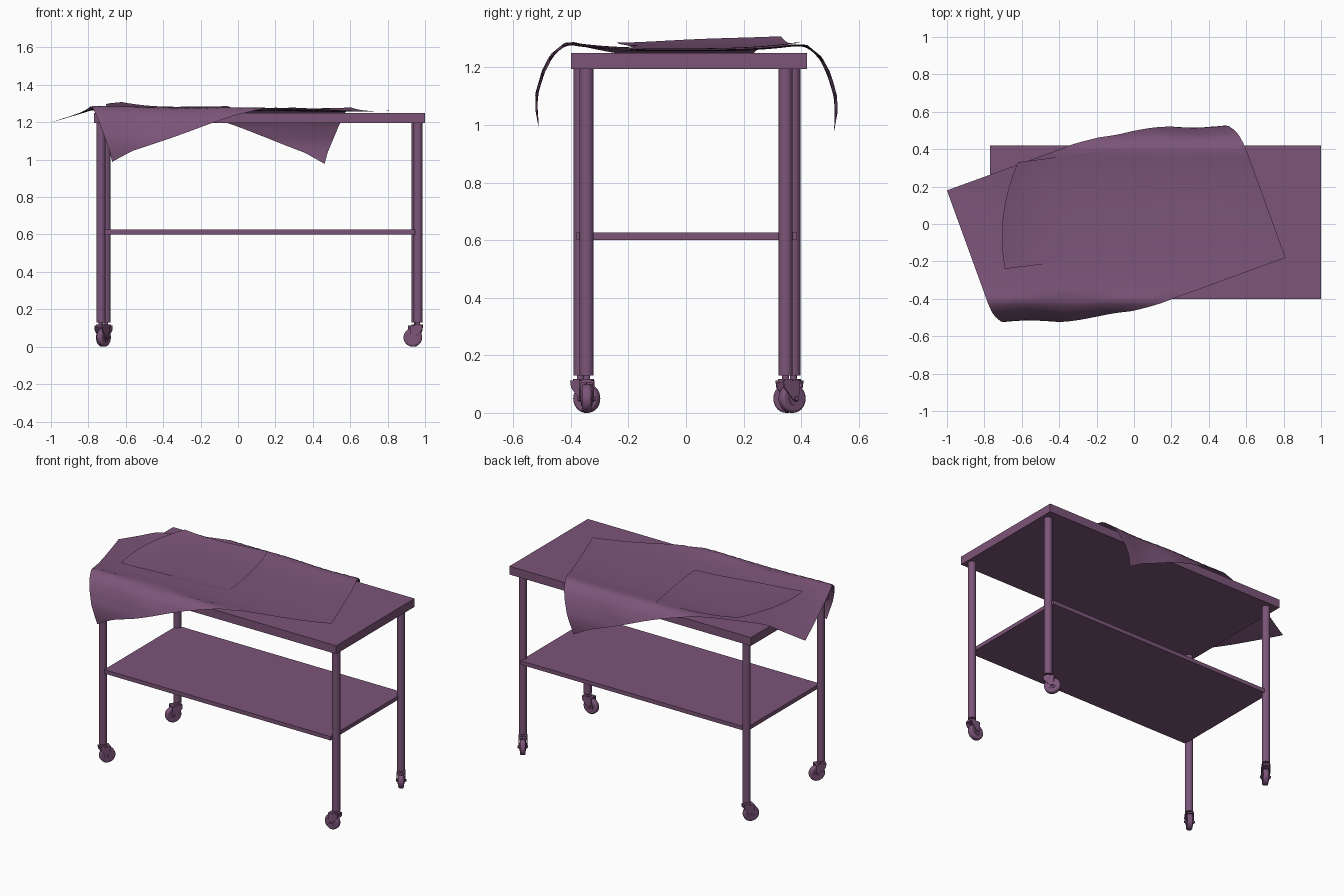
import bpy, math
from mathutils import Vector, Matrix

if "Cube" in bpy.data.objects:
    bpy.data.objects.remove(bpy.data.objects["Cube"])

mat = bpy.data.materials.new("plum")
mat.diffuse_color = (0.2, 0.09, 0.19, 1)
mat.use_nodes = True
mat.node_tree.nodes["Principled BSDF"].inputs["Base Color"].default_value = mat.diffuse_color


def finish(ob, name, smooth=True):
    ob.name = name
    ob.data.materials.append(mat)
    if smooth:
        bpy.ops.object.select_all(action='DESELECT')
        ob.select_set(True)
        bpy.context.view_layer.objects.active = ob
        bpy.ops.object.shade_smooth_by_angle(angle=math.radians(35))
    return ob


def box(name, lo, hi, place=Matrix()):
    lo, hi = Vector(lo), Vector(hi)
    bpy.ops.mesh.primitive_cube_add(size=1)
    ob = bpy.context.object
    size = hi - lo
    ob.data.transform(place @ Matrix.Translation((lo + hi) / 2) @ Matrix.Diagonal((*size, 1)))
    return finish(ob, name, False)


def cyl(name, r, p, h, axis='Z', place=Matrix(), sides=24, bevel=0):
    bpy.ops.mesh.primitive_cylinder_add(radius=r, depth=h, vertices=sides)
    ob = bpy.context.object
    turn = Matrix.Rotation(math.pi / 2, 4, 'X') if axis == 'Y' else Matrix()
    ob.data.transform(place @ Matrix.Translation(p) @ turn)
    if bevel:
        m = ob.modifiers.new("round", 'BEVEL')
        m.width, m.segments = bevel, 3
    return finish(ob, name)


def plate(name, pts, y0, y1, place):
    """Side profile in local xz, extruded across local y."""
    n = len(pts)
    verts = [place @ Vector((x, y, z)) for y in (y0, y1) for x, z in pts]
    faces = [list(range(n)), list(range(2 * n - 1, n - 1, -1))]
    faces += [(i, i + n, (i + 1) % n + n, (i + 1) % n) for i in range(n)]
    me = bpy.data.meshes.new(name)
    me.from_pydata(verts, [], faces)
    ob = bpy.data.objects.new(name, me)
    bpy.context.collection.objects.link(ob)
    return finish(ob, name, False)


# Table top and lower shelf
box("table_top", (-0.77, -0.40, 1.195), (1.0, 0.42, 1.25))
box("lower_shelf", (-0.715, -0.38, 0.60), (0.945, 0.385, 0.626))


# Legs with swivelling casters; the wheel trails along local +x
def leg(name, x, y, trail):
    cyl(name + "_leg", 0.0245, (x, y, 0.663), 1.067)
    place = Matrix.Translation((x, y, 0)) @ Matrix.Rotation(trail, 4, 'Z')
    cyl(name + "_caster_stem", 0.012, (0, 0, 0.121), 0.024, place=place)
    cyl(name + "_caster_collar", 0.026, (0, 0, 0.115), 0.007, place=place)
    box(name + "_fork_crown", (-0.025, -0.025, 0.104), (0.042, 0.025, 0.113), place)
    fork = [(-0.025, 0.112), (0.042, 0.112), (0.042, 0.088), (0.038, 0.043),
            (0.028, 0.037), (0.018, 0.043), (-0.022, 0.088)]
    for s in (-1, 1):
        y0, y1 = sorted((s * 0.021, s * 0.026))
        plate(name + "_fork_side", fork, y0, y1, place)
    cyl(name + "_wheel", 0.05, (0.027, 0, 0.05), 0.034, 'Y', place, 28, 0.01)
    cyl(name + "_wheel_hub", 0.024, (0.027, 0, 0.05), 0.040, 'Y', place)
    cyl(name + "_axle", 0.008, (0.027, 0, 0.05), 0.062, 'Y', place, 12)


diag = math.radians(56)
leg("front_left", -0.733, -0.367, diag)
leg("back_left", -0.706, 0.373, diag + math.pi)
leg("front_right", 0.962, -0.345, math.pi)
leg("back_right", 0.953, 0.346, math.pi - diag)


# Cloth: a flat turned rectangle laid over the table and bent at its edges
hang = [(0, 0.38, 1.277), (0.04, 0.42, 1.275), (0.10, 0.467, 1.235), (0.16, 0.495, 1.18),
        (0.24, 0.52, 1.10), (0.30, 0.522, 1.04), (0.345, 0.51, 0.97)]


def top_z(x, y):
    z = 1.259 + 0.018 * min(1, abs(y) / 0.38) ** 3
    z += 0.008 * max(0, min(1, -x / 0.7)) + 0.003 * math.sin(9 * x + 4 * y)
    if x < -0.78:
        z -= 0.30 * (-0.78 - x)
    return z


def drape(x, y):
    d = abs(y) - 0.38
    if d <= 0:
        return Vector((x, y, top_z(x, y)))
    i = max(k for k in range(len(hang) - 1) if hang[k][0] <= d)
    a, b = hang[i], hang[i + 1]
    t = (d - a[0]) / (b[0] - a[0])
    out = a[1] + (b[1] - a[1]) * t
    z = a[2] + (b[2] - a[2]) * t + top_z(x, 0.38) - 1.277
    out += 0.006 * math.sin(14 * x) * min(1, d / 0.15)
    return Vector((x - 0.02 * d / 0.34 * (y > 0), math.copysign(out, y), z))


def sheet(name, nu, nv, f):
    verts = [f(i / nu, j / nv) for j in range(nv + 1) for i in range(nu + 1)]
    w = nu + 1
    faces = [(j * w + i, j * w + i + 1, (j + 1) * w + i + 1, (j + 1) * w + i)
             for j in range(nv) for i in range(nu)]
    me = bpy.data.meshes.new(name)
    me.from_pydata(verts, [], faces)
    ob = bpy.data.objects.new(name, me)
    bpy.context.collection.objects.link(ob)
    return finish(ob, name)


corner, along, across = Vector((-0.673, -0.72)), Vector((0.94, 0.342)), Vector((-0.342, 0.94))


def cloth(u, v):
    p = corner + along * (u * 1.578) + across * (v * 0.957)
    return drape(p.x, p.y)


sheet("draped_cloth", 64, 44, cloth)


# Smaller sheet lying on the cloth, with bowed ends and a lifted back corner
def small(u, v):
    a = Vector((-0.69, -0.24)).lerp(Vector((0.04, -0.15)), u)
    b = Vector((-0.62, 0.33)).lerp(Vector((-0.06, 0.405)), u)
    p = a.lerp(b, v)
    bow = 4 * v * (1 - v)
    p.x += bow * (0.015 * u - 0.045 * (1 - u))
    q = drape(p.x, p.y)
    q.z += 0.006 + 0.026 * (1 - u) ** 5 * (0.4 + 0.6 * math.sin(math.pi * min(1, v * 0.75)))
    return q


sheet("small_folded_sheet", 28, 24, small)
